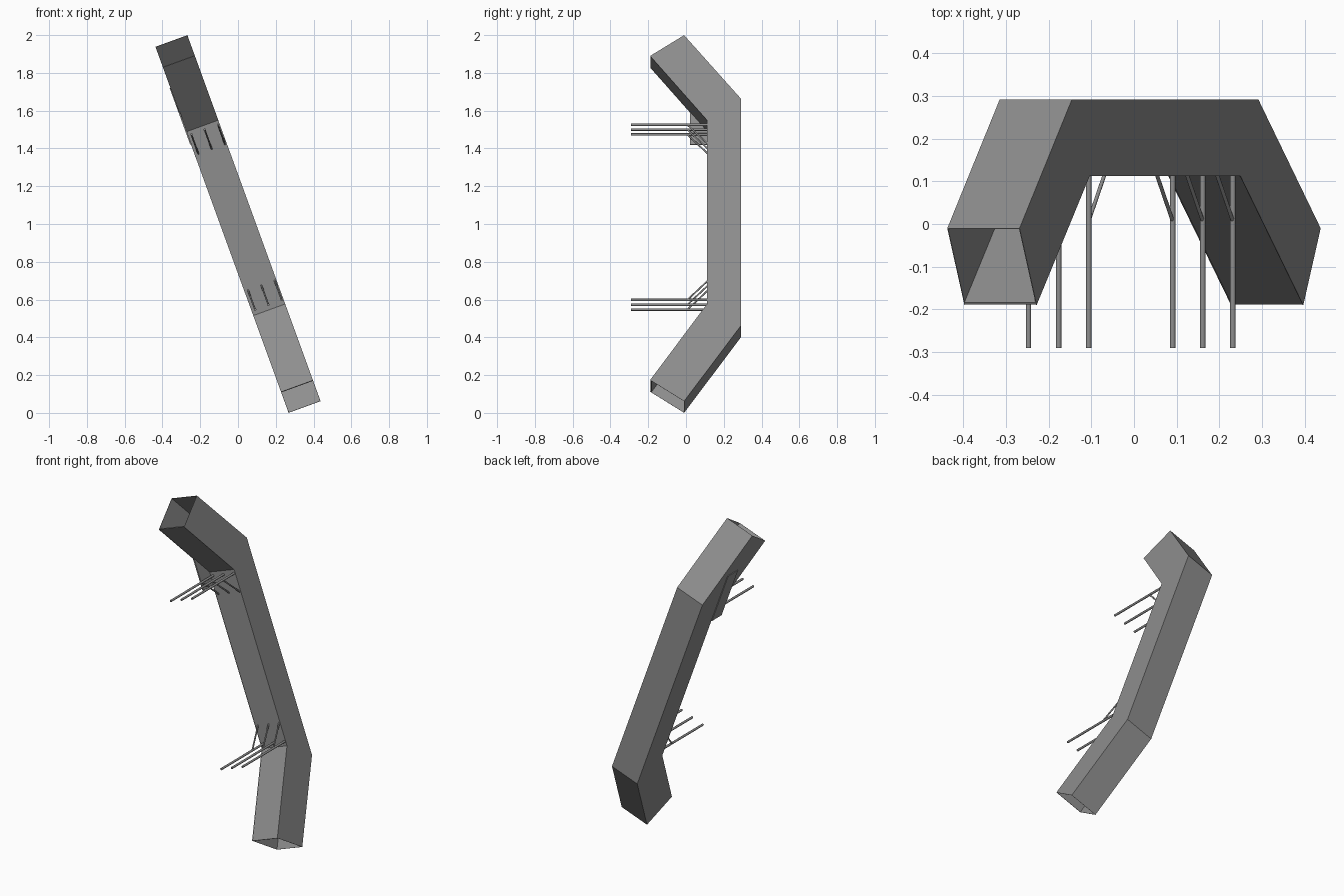
import bpy, bmesh, math
from mathutils import Matrix, Vector

if "Cube" in bpy.data.objects:
    bpy.data.objects.remove(bpy.data.objects["Cube"])

# Local frame: x = width, y = depth, z = length; the whole handle leans 20 degrees
LEAN = Matrix.Translation((0, 0, 1)) @ Matrix.Rotation(math.radians(-20), 4, 'Y')
BACK = [(-.01, 1.031), (.292, .672), (.292, -.604), (-.01, -1.031)]
FRONT = [(-.19, .914), (.112, .551), (.112, -.482), (-.19, -.912)]
HALF = .09
WALL = .0015

GREY = bpy.data.materials.new("dark_grey")
GREY.diffuse_color = (.27, .27, .27, 1)
GREY.use_nodes = True
GREY.node_tree.nodes["Principled BSDF"].inputs["Base Color"].default_value = GREY.diffuse_color


def finish(name, bm):
    bmesh.ops.recalc_face_normals(bm, faces=bm.faces)
    mesh = bpy.data.meshes.new(name)
    bm.to_mesh(mesh)
    bm.free()
    mesh.materials.append(GREY)
    ob = bpy.data.objects.new(name, mesh)
    ob.matrix_world = LEAN
    bpy.context.collection.objects.link(ob)
    return ob


def panel(name, t0, t1, u0, u1):
    """Bent slab between the back path (t=0) and the front path (t=1)."""
    bm = bmesh.new()
    rings = []
    for b, f in zip(BACK, FRONT):
        b, f = Vector(b), Vector(f)
        p, q = b.lerp(f, t0), b.lerp(f, t1)
        rings.append([bm.verts.new((u, *c)) for u, c in
                      ((u0, p), (u1, p), (u1, q), (u0, q))])
    for r, s in zip(rings, rings[1:]):
        for i in range(4):
            j = (i + 1) % 4
            bm.faces.new((r[i], r[j], s[j], s[i]))
    bm.faces.new(rings[0])
    bm.faces.new(rings[-1])
    return finish(name, bm)


def rod(name, a, b, radius):
    a, b = Vector(a), Vector(b)
    d = b - a
    bm = bmesh.new()
    m = Matrix.Translation((a + b) / 2) @ d.to_track_quat('Z', 'Y').to_matrix().to_4x4()
    bmesh.ops.create_cone(bm, cap_ends=True, segments=12, radius1=radius,
                          radius2=radius, depth=d.length, matrix=m)
    for f in bm.faces:
        f.smooth = len(f.verts) == 4
    for e in bm.edges:
        e.smooth = all(len(f.verts) == 4 for f in e.link_faces)
    return finish(name, bm)


# Hollow bent channel, open at both ends, thick front panel set between thin walls
panel("left_wall", 0, 1, -HALF, -HALF + WALL)
panel("right_wall", 0, 1, HALF - WALL, HALF)
panel("back_panel", 0, .008, -HALF + WALL, HALF - WALL)
panel("front_panel", .965, .99, -HALF + WALL, HALF - WALL)

# Mounting rods with 45 degree braces, three at each bend
for end, v, way in (("upper", .53, -1), ("lower", -.457, 1)):
    for i, u in enumerate((-.07, .005, .08)):
        rod(f"{end}_rod_{i + 1}", (u, -.29, v), (u, .118, v), .0065)
        rod(f"{end}_brace_{i + 1}", (u, .01, v + way * .003),
            (u, .118, v + way * .111), .0045)

# Thin plate on the left side of the upper bend
bm = bmesh.new()
bmesh.ops.create_cube(bm, size=1, matrix=Matrix.Translation((-.09, .067, .64))
                      @ Matrix.Diagonal((.008, .094, .32, 1)))
finish("side_plate", bm)
